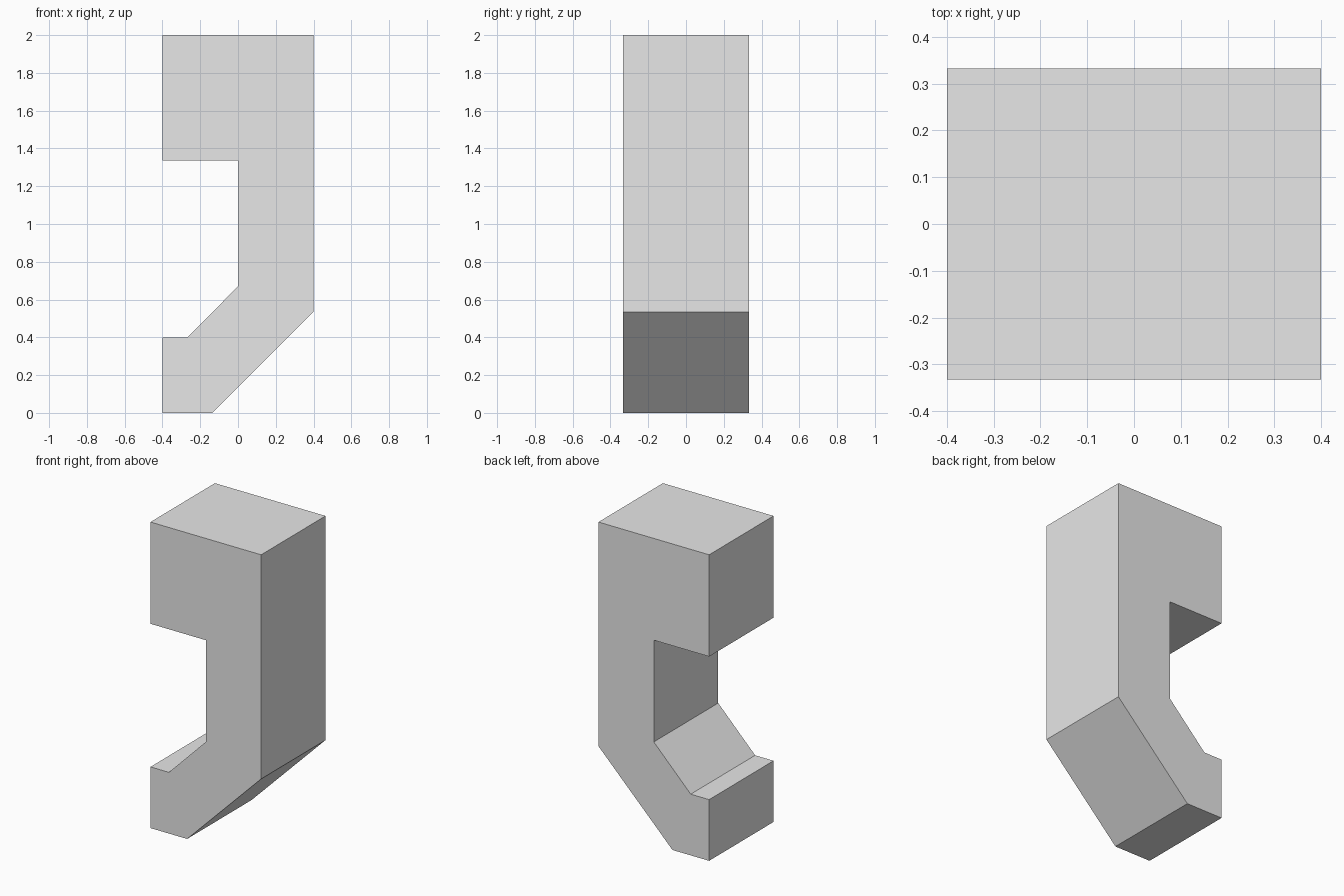
import bpy
import bmesh

# Remove the default cube
cube = bpy.data.objects.get("Cube")
if cube:
    bpy.data.objects.remove(cube, do_unlink=True)


def make_material(name, color):
    mat = bpy.data.materials.new(name)
    mat.use_nodes = True
    mat.diffuse_color = color
    mat.node_tree.nodes["Principled BSDF"].inputs["Base Color"].default_value = color
    return mat


def extrude_profile(name, outline, depth, mat):
    """Extrude an (x, z) outline along y, centred on y = 0."""
    bm = bmesh.new()
    face = bm.faces.new([bm.verts.new((x, -depth / 2, z)) for x, z in outline])
    result = bmesh.ops.extrude_face_region(bm, geom=[face])
    verts = [v for v in result["geom"] if isinstance(v, bmesh.types.BMVert)]
    bmesh.ops.translate(bm, vec=(0, depth, 0), verts=verts)
    bmesh.ops.recalc_face_normals(bm, faces=bm.faces)
    mesh = bpy.data.meshes.new(name)
    bm.to_mesh(mesh)
    bm.free()
    mesh.materials.append(mat)
    obj = bpy.data.objects.new(name, mesh)
    bpy.context.collection.objects.link(obj)
    return obj


# Hooked bracket: block head, straight shank, slanted bend and short toe
grey = make_material("light grey", (0.8, 0.8, 0.8, 1.0))
bracket_outline = [
    (-0.4, 2.0), (-0.4, 1.335), (0.0, 1.335), (0.0, 0.67),
    (-0.267, 0.4), (-0.4, 0.4), (-0.4, 0.0), (-0.135, 0.0),
    (0.4, 0.535), (0.4, 2.0),
]
extrude_profile("hook_bracket", bracket_outline, 0.665, grey)
